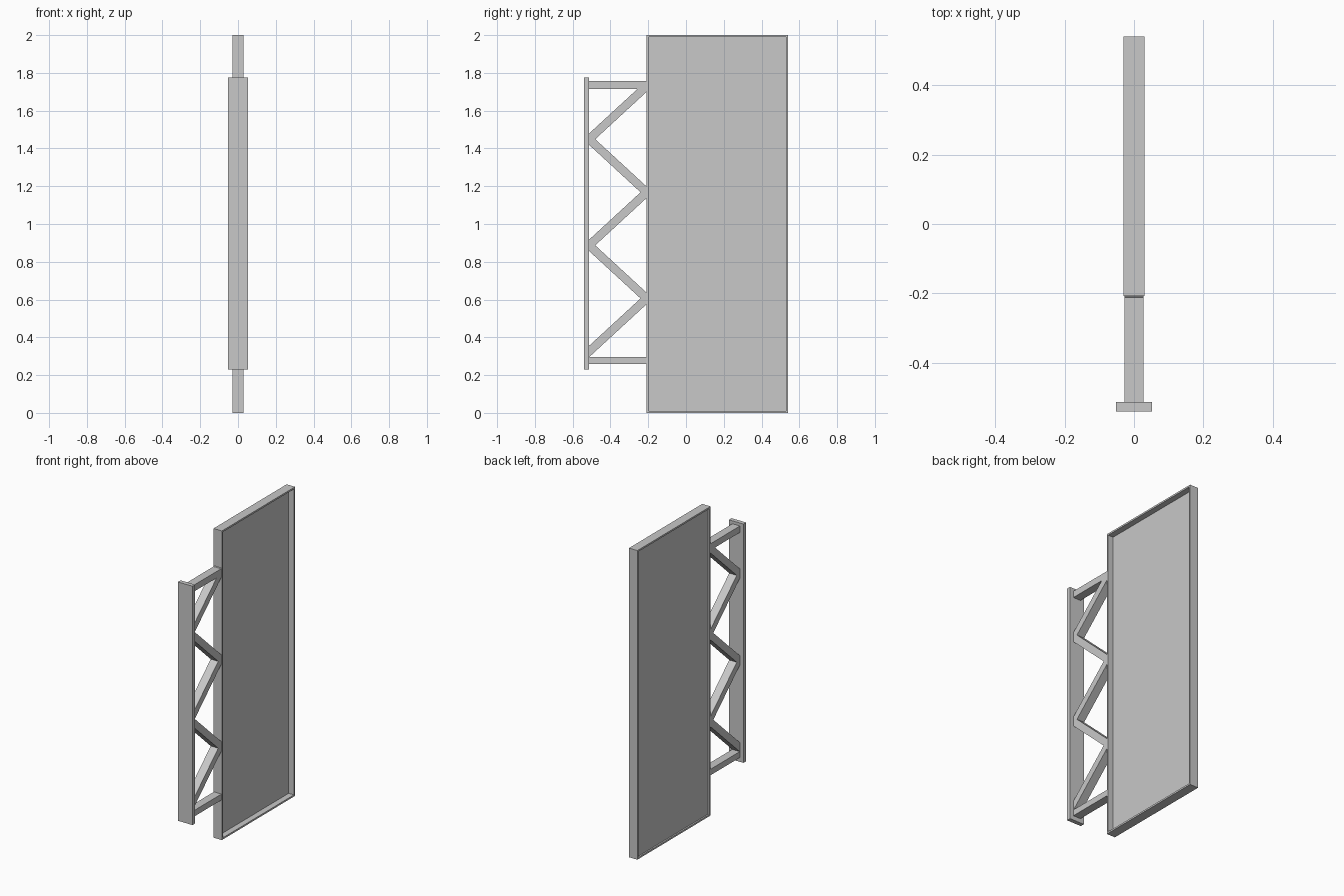
import bpy
import bmesh

cube = bpy.data.objects.get("Cube")
if cube:
    bpy.data.objects.remove(cube)

GREY = (0.58, 0.58, 0.58, 1)
grey = bpy.data.materials.new("light_grey")
grey.use_nodes = True
grey.diffuse_color = GREY
grey.node_tree.nodes["Principled BSDF"].inputs["Base Color"].default_value = GREY


def prism(name, profile, x0, x1):
    """Extrude a (y, z) outline from x0 to x1."""
    bm = bmesh.new()
    face = bm.faces.new([bm.verts.new((x0, y, z)) for y, z in profile])
    grown = bmesh.ops.extrude_face_region(bm, geom=[face])["geom"]
    verts = [v for v in grown if isinstance(v, bmesh.types.BMVert)]
    bmesh.ops.translate(bm, verts=verts, vec=(x1 - x0, 0, 0))
    bmesh.ops.recalc_face_normals(bm, faces=bm.faces)
    mesh = bpy.data.meshes.new(name)
    bm.to_mesh(mesh)
    bm.free()
    mesh.materials.append(grey)
    obj = bpy.data.objects.new(name, mesh)
    bpy.context.collection.objects.link(obj)
    return obj


def box(name, x0, x1, y0, y1, z0, z1):
    return prism(name, [(y0, z0), (y1, z0), (y1, z1), (y0, z1)], x0, x1)


# Door leaf: thin sheet inside a mitred rim, recessed on both sides
BACK, FRONT, TOP, RIM, HALF = 0.54, -0.208, 2.0, 0.011, 0.03
outer = [(FRONT, 0), (BACK, 0), (BACK, TOP), (FRONT, TOP)]
inner = [(FRONT + RIM, RIM), (BACK - RIM, RIM),
         (BACK - RIM, TOP - RIM), (FRONT + RIM, TOP - RIM)]
bm = bmesh.new()
rings = [[bm.verts.new((x, y, z)) for y, z in loop]
         for x, loop in ((-HALF, outer), (HALF, outer), (HALF, inner), (-HALF, inner))]
for a, b in zip(rings, rings[1:] + rings[:1]):
    for i in range(4):
        j = (i + 1) % 4
        bm.faces.new((a[i], a[j], b[j], b[i]))
bmesh.ops.recalc_face_normals(bm, faces=bm.faces)
rim_mesh = bpy.data.meshes.new("panel_rim")
bm.to_mesh(rim_mesh)
bm.free()
rim_mesh.materials.append(grey)
bpy.context.collection.objects.link(bpy.data.objects.new("panel_rim", rim_mesh))
box("panel_sheet", -0.02, -0.008, FRONT + RIM, BACK - RIM, RIM, TOP - RIM)

# Upright plate at the front
PLATE = -0.513
box("front_plate", -0.052, 0.052, -0.54, PLATE, 0.23, 1.775)

# Horizontal struts
BAR = 0.027
box("lower_strut", -BAR, BAR, PLATE, FRONT, 0.258, 0.297)
box("upper_strut", -BAR, BAR, PLATE, FRONT, 1.714, 1.756)

# Zigzag braces between the plate and the panel
STEP, BASE, T = 0.281, 0.325, 0.03
for i in range(5):
    ya, yb = (PLATE, FRONT) if i % 2 == 0 else (FRONT, PLATE)
    za = BASE + i * STEP
    zb = za + STEP
    prism(f"brace_{i + 1}", [(ya, za - T), (yb, zb - T), (yb, zb + T), (ya, za + T)],
          -BAR, BAR)
